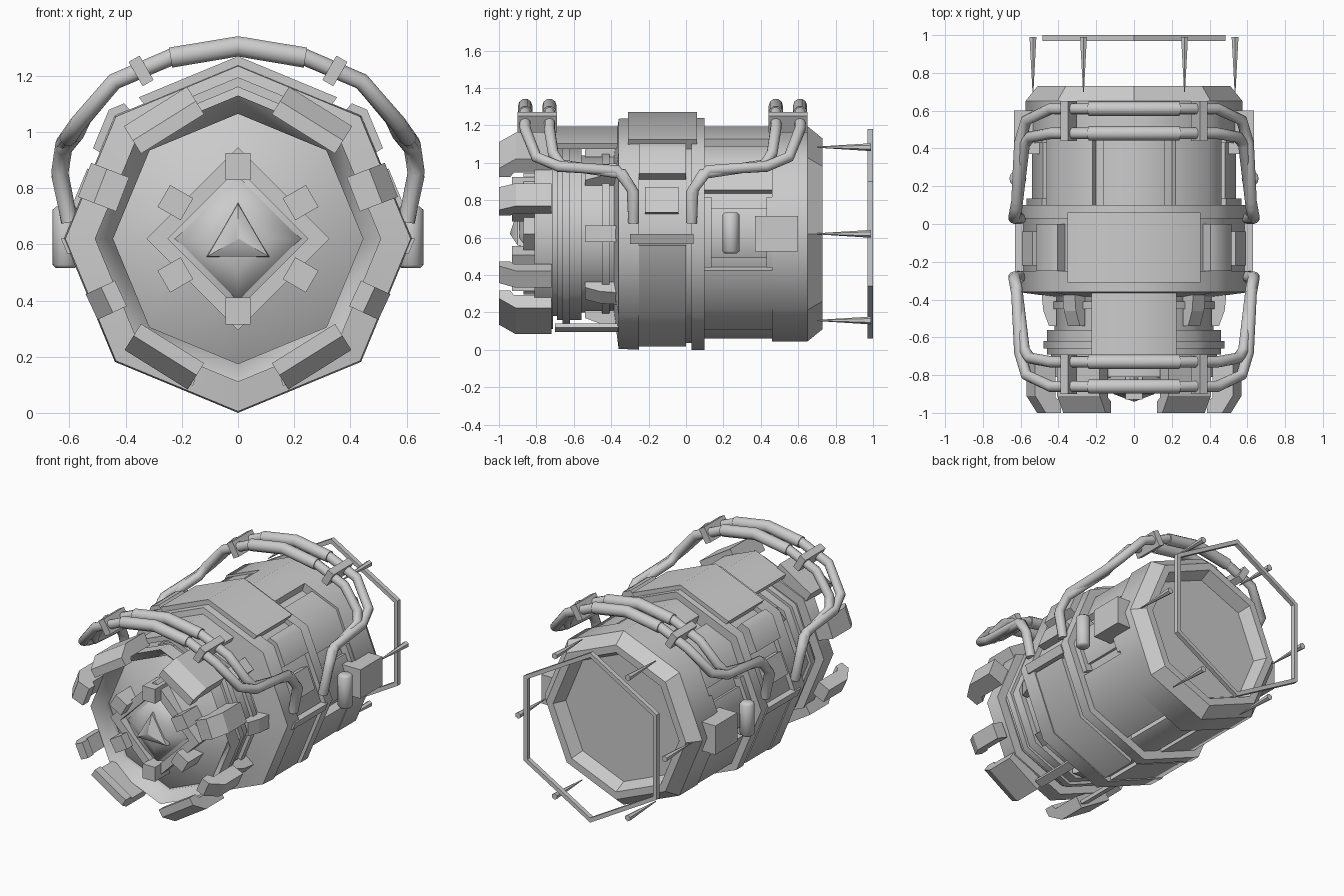
import bpy, bmesh
from math import cos, sin, pi, radians, floor
from mathutils import Vector, Matrix

cube = bpy.data.objects.get("Cube")
if cube:
    bpy.data.objects.remove(cube)

CZ = 0.62          # height of the long axis
MID = -0.125       # mirror plane between the two pipe sets

grey = bpy.data.materials.new("light_grey_metal")
grey.use_nodes = True
grey.diffuse_color = (0.6, 0.6, 0.6, 1)
grey.node_tree.nodes["Principled BSDF"].inputs["Base Color"].default_value = (0.6, 0.6, 0.6, 1)


def finish(name, bm, smooth=False):
    bmesh.ops.recalc_face_normals(bm, faces=bm.faces)
    mesh = bpy.data.meshes.new(name)
    bm.to_mesh(mesh)
    bm.free()
    mesh.materials.append(grey)
    ob = bpy.data.objects.new(name, mesh)
    bpy.context.collection.objects.link(ob)
    if smooth:
        bpy.ops.object.select_all(action='DESELECT')
        ob.select_set(True)
        bpy.context.view_layer.objects.active = ob
        bpy.ops.object.shade_smooth_by_angle(angle=radians(50))
    return ob


def polar(angle, r, y):
    a = radians(angle)
    return Vector((r * cos(a), y, CZ + r * sin(a)))


def octagon(angle, r):
    """Radius of an octagon with corners on the axes, in a given direction."""
    return r * cos(pi / 8) / cos(radians(angle % 45 - 22.5))


def skin(bm, rings, closed):
    n = len(rings)
    for i in range(n if closed else n - 1):
        a, b = rings[i], rings[(i + 1) % n]
        m = len(a)
        for j in range(m):
            bm.faces.new((a[j], a[(j + 1) % m], b[(j + 1) % m], b[j]))


def lathe(name, profile, sides=8, offset=0, closed=False, smooth=False):
    bm = bmesh.new()
    rings = [[bm.verts.new(polar(offset + 360 * k / sides, r, y)) for k in range(sides)]
             for y, r in profile]
    skin(bm, rings, closed)
    if not closed:
        bm.faces.new(rings[0])
        bm.faces.new(rings[-1])
    return finish(name, bm, smooth)


def plate(name, y0, y1, r0, r1, a0, a1):
    """Plate that wraps round the octagonal hull from angle a0 to a1."""
    corners = [45 * k for k in range(floor(a0 / 45) + 1, floor(a1 / 45) + 1) if a0 < 45 * k < a1]
    bm = bmesh.new()
    rings = [[bm.verts.new(polar(a, octagon(a, r), y))
              for y, r in ((y0, r0), (y1, r0), (y1, r1), (y0, r1))] for a in [a0, *corners, a1]]
    skin(bm, rings, False)
    bm.faces.new(rings[0])
    bm.faces.new(rings[-1])
    return finish(name, bm, True)


def side_plates(name, y0, y1, r0, r1, a0, a1):
    plate("left_" + name, y0, y1, r0, r1, a0, a1)
    plate("right_" + name, y0, y1, r0, r1, 180 - a1, 180 - a0)


def radial_prism(name, profile, width, angle):
    """Extrude a (y, radius) outline sideways, standing at the given angle."""
    a = radians(angle)
    out, side = Vector((cos(a), 0, sin(a))), Vector((-sin(a), 0, cos(a)))
    bm = bmesh.new()
    ends = [[bm.verts.new(out * r + side * w + Vector((0, y, CZ))) for y, r in profile]
            for w in (-width / 2, width / 2)]
    skin(bm, ends, False)
    bm.faces.new(ends[0])
    bm.faces.new(ends[1])
    return finish(name, bm)


def block(name, y0, y1, r0, r1, width, angle):
    return radial_prism(name, [(y0, r0), (y1, r0), (y1, r1), (y0, r1)], width, angle)


def pipe(name, points, radius):
    curve = bpy.data.curves.new(name, 'CURVE')
    curve.dimensions = '3D'
    curve.bevel_depth = radius
    curve.bevel_resolution = 3
    curve.use_fill_caps = True
    spline = curve.splines.new('POLY')
    spline.points.add(len(points) - 1)
    for p, co in zip(spline.points, points):
        p.co = (*co, 1)
    tmp = bpy.data.objects.new(name + "_path", curve)
    bpy.context.collection.objects.link(tmp)
    mesh = bpy.data.meshes.new_from_object(tmp.evaluated_get(bpy.context.evaluated_depsgraph_get()))
    bm = bmesh.new()
    bm.from_mesh(mesh)
    bpy.data.objects.remove(tmp)
    bpy.data.meshes.remove(mesh)
    bmesh.ops.remove_doubles(bm, verts=bm.verts, dist=.0005)
    return finish(name, bm, True)


# Octagonal hull: nose cone in a bevelled rim, stepped neck, collar and sleeve
lathe("hull", [
    (-.84, .2), (-.71, .445), (-.74, .445), (-.81, .51), (-.71, .51), (-.71, .44),
    (-.69, .44), (-.69, .46), (-.66, .46), (-.66, .48), (-.62, .48),
    (-.62, .46), (-.56, .46), (-.56, .42), (-.45, .42), (-.45, .445), (-.41, .445),
    (-.41, .42), (-.385, .43), (-.36, .615), (-.25, .62), (-.25, .585), (.03, .585),
    (.03, .62), (.1, .62), (.1, .515), (.46, .515), (.46, .575), (.65, .575), (.65, .5)],
    smooth=True)

# Tail: tapered lip with a hollow dish
lathe("tail_dish", [(.65, .575), (.73, .51), (.73, .46), (.56, .38), (.52, .1)])

# Front and rear cores: diamond frame, six blocks and a pointed cap
for end, base, d in (("front", -.79, -1), ("rear", .5, 1)):
    lathe(end + "_core_frame", [(base - d * .02, .325), (base + d * .08, .325),
                                (base + d * .08, .25), (base - d * .02, .25)], 4, closed=True)
    lathe(end + "_core_boss", [(base, .24), (base + d * .05, .22),
                               (base + d * .1, .11)], 4, smooth=True)
    lathe(end + "_core_cap", [(base + d * .08, .13), (base + d * .11, .125),
                              (base + d * .15, .005)], 3, 90, smooth=True)
    for k in range(6):
        block(f"{end}_core_block_{k}", base - d * .03, base + d * .14, .21, .305, .09, 30 + 60 * k)

# Claws reaching forward from the nose rim
for angle, width, r0, r1 in ((58, .265, .47, .555), (21, .13, .47, .585),
                             (-25, .1, .49, .575), (-58, .265, .47, .55)):
    shape = [(-.72, r0), (-.72, r1), (-.91, r1), (-1, r1 - .06),
             (-1, r0 - .03), (-.94, r0 - .03), (-.92, r0)]
    for a in (angle, 180 - angle):
        radial_prism(f"claw_{a}", shape, width, a)

# Buttresses between neck and collar
for k in range(8):
    radial_prism(f"neck_buttress_{k}", [(-.36, .41), (-.36, .49), (-.46, .48),
                                        (-.54, .45), (-.54, .41)], .09, 45 * k)

# Spine plates above, rails below
plate("front_top_plate", -.73, -.36, .54, .575, 65, 115)
side_plates("front_bottom_rail", -.7, -.36, .565, .59, -73, -67)
plate("crown_plate", -.31, .06, .56, .65, 55, 125)
plate("rear_top_plate", .09, .5, .51, .575, 72, 108)
plate("rear_bottom_plate", .09, .47, .51, .56, 258, 282)

# Collar panels and hull panels, both sides
side_plates("collar_bar", -.3, .04, .58, .63, -5, 0)
side_plates("lower_collar_panel", -.25, 0, .57, .612, -88, -6)
side_plates("shoulder_box", -.25, 0, .57, .65, 32, 50)
side_plates("collar_box", -.22, -.04, .57, .64, 11, 25)
side_plates("lower_hull_panel", .1, .47, .5, .57, -75, -22)
side_plates("upper_hull_panel", .1, .47, .5, .56, 27, 65)
side_plates("middle_hull_panel", .13, .44, .5, .54, -15, 16)
for k, y in enumerate((.1, .43)):
    side_plates(f"hull_rib_{k}", y, y + .035, .5, .57, -20, 22)

for side, a in (("left", 0), ("right", 180)):
    # Equipment box and upright canister
    block(side + "_equipment_box", .37, .6, .5, .635, .19, a)
    x = .615 * cos(radians(a))
    bm = bmesh.new()
    bmesh.ops.create_cone(bm, cap_ends=True, segments=12, radius1=.045, radius2=.045, depth=.22,
                          matrix=Matrix.Translation((x, .24, CZ + .005)))
    bmesh.ops.bevel(bm, geom=[e for e in bm.edges if abs(e.verts[0].co.z - e.verts[1].co.z) < .01],
                    offset=.012, segments=1, affect='EDGES')
    finish(side + "_canister", bm, True)

# Handrail pipes: one outer and one inner loop at each end
INNER = [(.6, -.28, .68), (.635, -.28, .84), (.62, -.34, .94), (.58, -.67, .99),
         (.55, -.71, 1.05), (.44, -.73, 1.18), (.23, -.73, 1.27)]
OUTER = [(.6, -.28, .68), (.635, -.29, .86), (.62, -.37, .96), (.605, -.68, .98),
         (.57, -.8, 1.03), (.44, -.86, 1.18), (.23, -.86, 1.27)]
for end, d in (("front", 1), ("rear", -1)):
    for kind, path in (("inner", INNER), ("outer", OUTER)):
        for side, s in (("left", 1), ("right", -1)):
            pipe(f"{end}_{kind}_{side}_pipe",
                 [(s * x, MID + d * (y - MID), z) for x, y, z in path], .03)
        y = MID + d * (path[-1][1] - MID)
        pipe(f"{end}_{kind}_pipe_sleeve", [(-.24, y, 1.265), (0, y, 1.305), (.24, y, 1.265)], .038)
    lo, hi = sorted((MID + d * (-.9 - MID), MID + d * (-.69 - MID)))
    for a in (60, 120):
        block(f"{end}_pipe_clamp_{a}", lo, hi, .64, .74, .045, a)

# Tail hoop with six spikes
lathe("tail_hoop", [(.97, .53), (1, .53), (1, .56), (.97, .56)], 6, 30, closed=True)
for k in range(6):
    c = polar(60 * k, .535, .845)
    bm = bmesh.new()
    bmesh.ops.create_cone(bm, cap_ends=True, segments=6, radius1=.003, radius2=.021, depth=.29,
                          matrix=Matrix.Translation(c) @ Matrix.Rotation(-pi / 2, 4, 'X'))
    finish(f"tail_spike_{k}", bm)
